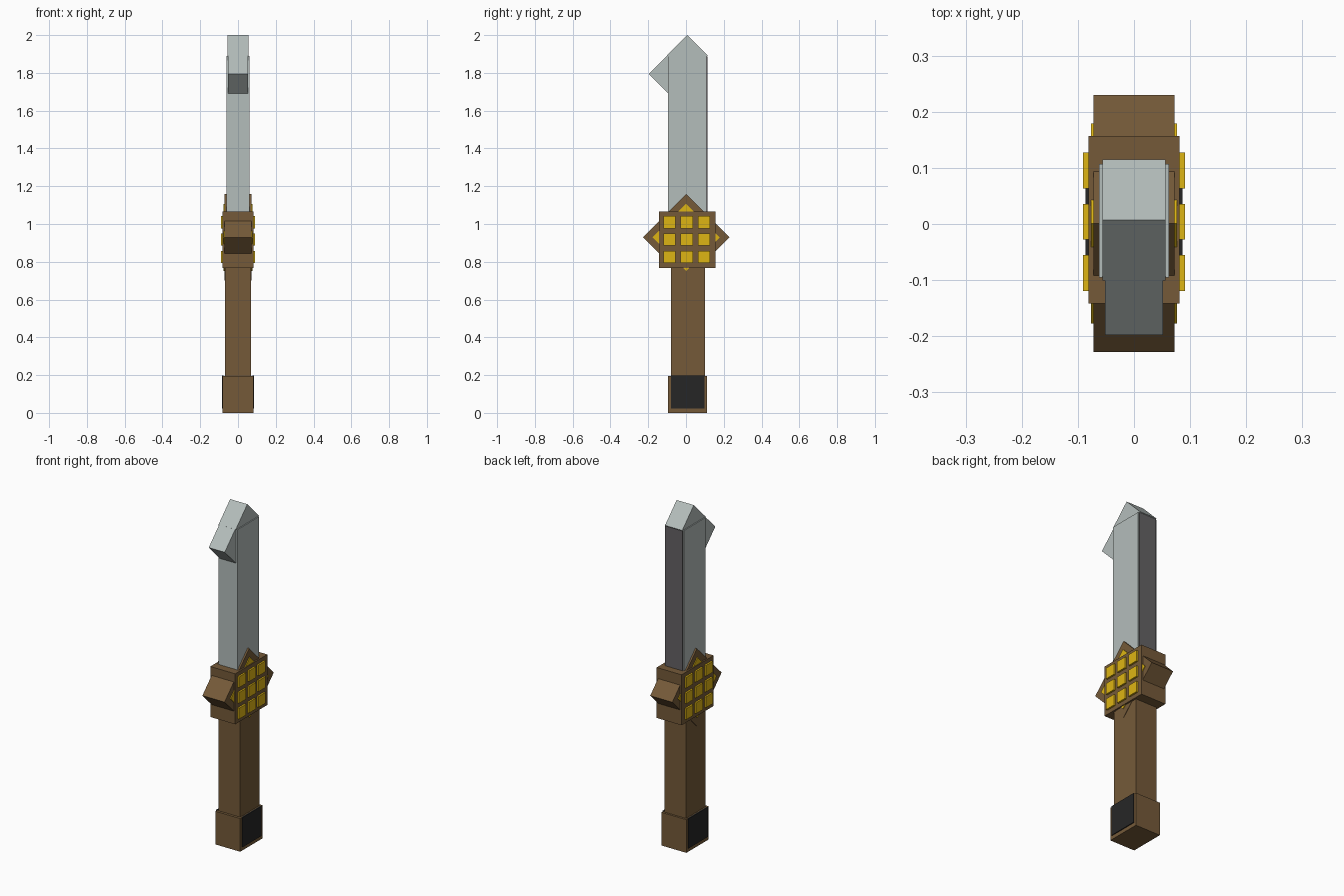
import bpy, bmesh, math
from mathutils import Matrix

cube = bpy.data.objects.get("Cube")
if cube:
    bpy.data.objects.remove(cube, do_unlink=True)


def material(name, rgb):
    """Flat material from 0-255 display values, converted to linear."""
    lin = [((c / 255 + 0.055) / 1.055) ** 2.4 for c in rgb] + [1.0]
    m = bpy.data.materials.new(name)
    m.use_nodes = True
    m.diffuse_color = lin
    bsdf = next(n for n in m.node_tree.nodes if n.type == 'BSDF_PRINCIPLED')
    bsdf.inputs["Base Color"].default_value = lin
    return m


STEEL = material("pale steel", (180, 189, 187))
DARK = material("dark steel", (100, 98, 100))
WOOD = material("brown wood", (117, 90, 57))
GOLD = material("gold", (222, 181, 20))
BLACK = material("black", (38, 38, 38))


def block(name, mat, x, y, z, turn=0):
    """Box from (min, max) ranges, turned about its own x axis."""
    size = [r[1] - r[0] for r in (x, y, z)]
    centre = [(r[0] + r[1]) / 2 for r in (x, y, z)]
    bm = bmesh.new()
    bmesh.ops.create_cube(bm, size=1)
    bm.transform(Matrix.Rotation(math.radians(turn), 4, 'X') @ Matrix.Diagonal((*size, 1)))
    me = bpy.data.meshes.new(name)
    bm.to_mesh(me)
    bm.free()
    me.materials.append(mat)
    ob = bpy.data.objects.new(name, me)
    ob.location = centre
    bpy.context.collection.objects.link(ob)
    return ob


def diamond(name, mat, half_x, y, z, half_diagonal):
    """Square block standing on its corner."""
    h = half_diagonal / math.sqrt(2)
    return block(name, mat, (-half_x, half_x), (y - h, y + h), (z - h, z + h), 45)


# Handle and pommel
block("handle", WOOD, (-0.07, 0.07), (-0.08, 0.10), (0.19, 0.78))
block("pommel", WOOD, (-0.081, 0.081), (-0.095, 0.112), (0, 0.195))

# Guard
block("guard", WOOD, (-0.081, 0.081), (-0.142, 0.157), (0.768, 1.065))
diamond("guard_diamond", WOOD, 0.072, 0.001, 0.929, 0.229)
diamond("guard_gold_diamond", GOLD, 0.0765, 0.001, 0.929, 0.178)

# Plates on both sides: pommel panels and the gold grid
for side, s in (("left", 1), ("right", -1)):
    block("pommel_plate_" + side, BLACK, sorted((s * 0.078, s * 0.086)),
          (-0.08, 0.098), (0.022, 0.197))
    for row in range(3):
        for col in range(3):
            y, z = 0.004 + (col - 1) * 0.091, 0.917 + (row - 1) * 0.0925
            block(f"gold_stud_{side}_{row}_{col}", GOLD, sorted((s * 0.08, s * 0.091)),
                  (y - 0.032, y + 0.032), (z - 0.032, z + 0.032))

# Blade with pointed tip, front hook and dark spine
block("blade", STEEL, (-0.062, 0.062), (-0.095, 0.107), (1.05, 1.89))
block("blade_spine", DARK, (-0.056, 0.056), (0.10, 0.113), (1.05, 1.888))
diamond("blade_tip", STEEL, 0.056, 0.007, 1.892, 0.108)
diamond("blade_hook", STEEL, 0.052, -0.095, 1.794, 0.103)
